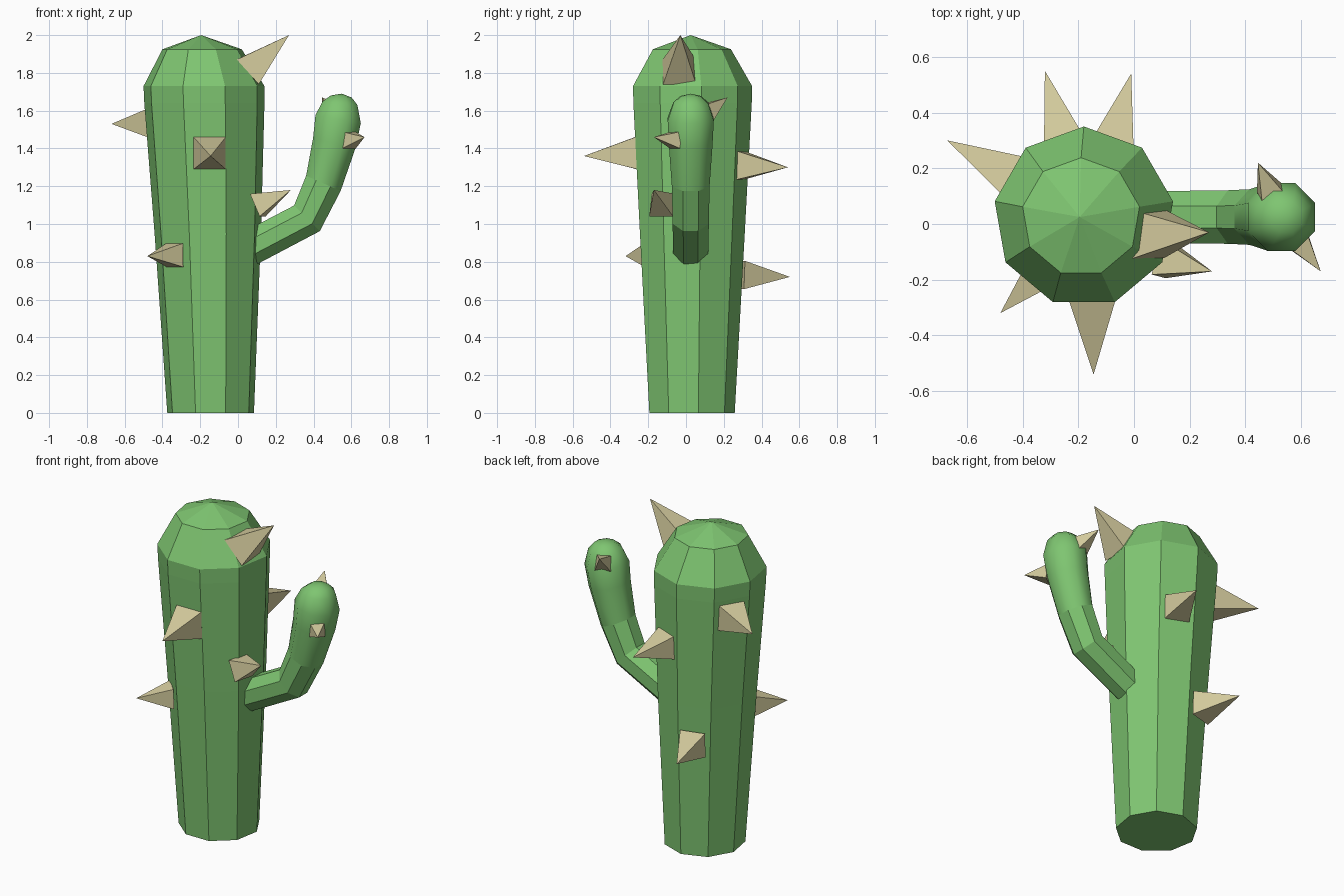
import bpy, bmesh, math
from mathutils import Vector

if "Cube" in bpy.data.objects:
    bpy.data.objects.remove(bpy.data.objects["Cube"])


def material(name, col):
    m = bpy.data.materials.new(name)
    m.diffuse_color = (*col, 1)
    m.use_nodes = True
    m.node_tree.nodes["Principled BSDF"].inputs["Base Color"].default_value = m.diffuse_color
    return m


GREEN = material("cactus green", (0.21, 0.56, 0.165))
TAN = material("spine tan", (0.66, 0.60, 0.34))


def finish(bm, name, mat):
    bmesh.ops.recalc_face_normals(bm, faces=bm.faces)
    me = bpy.data.meshes.new(name)
    bm.to_mesh(me)
    bm.free()
    me.materials.append(mat)
    ob = bpy.data.objects.new(name, me)
    bpy.context.collection.objects.link(ob)
    return ob


def loft(name, rings, tip, smooth_above=99.0):
    """Skin a list of vertex rings, cap the start, close the end in a point."""
    bm = bmesh.new()
    rows = [[bm.verts.new(p) for p in r] for r in rings]
    n = len(rows[0])
    bm.faces.new(rows[0])
    for a, b in zip(rows, rows[1:]):
        for i in range(n):
            j = (i + 1) % n
            bm.faces.new((a[i], a[j], b[j], b[i]))
    t = bm.verts.new(tip)
    for i in range(n):
        bm.faces.new((rows[-1][i], rows[-1][(i + 1) % n], t))
    for f in bm.faces:
        f.smooth = f.calc_center_median().z > smooth_above
    return finish(bm, name, GREEN)


# Trunk: nine-sided, widening upward, slight lean; rows are (x, z, radius)
trunk = [(-0.145, 0, 0.233), (-0.16, 0.95, 0.286), (-0.178, 1.64, 0.323),
         (-0.18, 1.73, 0.325), (-0.19, 1.925, 0.213)]
rings = []
for x, z, r in trunk:
    rings.append([(x + r * math.cos(math.radians(90 + 40 * i)),
                   0.025 + r * math.sin(math.radians(90 + 40 * i)), z)
                  for i in range(9)])
loft("trunk", rings, (-0.195, 0.025, 2.0))

# Arm: eight-sided bent tube with rounded tip; rows are (x, z, radius, heading)
arm = [(0.06, 0.87, 0.10, 29), (0.365, 1.03, 0.104, 45), (0.452, 1.215, 0.108, 66),
       (0.51, 1.43, 0.125, 76), (0.53, 1.555, 0.132, 80), (0.54, 1.64, 0.10, 84),
       (0.547, 1.675, 0.06, 84)]
rings = []
for x, z, r, deg in arm:
    d = math.radians(deg)
    up = Vector((-math.sin(d), 0, math.cos(d)))
    ring = []
    for i in range(8):
        a = math.radians(22.5 + 45 * i)
        ring.append(Vector((x, 0.025, z)) + up * (r * math.cos(a))
                    + Vector((0, r * math.sin(a), 0)))
    rings.append(ring)
loft("arm", rings, (0.55, 0.025, 1.69), 1.2)


# Spines: four-sided pyramids given by base centre, tip and base width
def spine(name, base, tip, w):
    base, tip = Vector(base), Vector(tip)
    d = (tip - base).normalized()
    u = d.cross(Vector((0, 0, 1))).normalized() * w / 2
    v = u.cross(d).normalized() * w / 2
    bm = bmesh.new()
    q = [bm.verts.new(base + u * a + v * b) for a, b in ((-1, -1), (1, -1), (1, 1), (-1, 1))]
    t = bm.verts.new(tip)
    bm.faces.new(q)
    for i in range(4):
        bm.faces.new((q[i], q[(i + 1) % 4], t))
    finish(bm, name, TAN)


spine("crown_spine", (0.05, -0.035, 1.805), (0.27, -0.03, 2.0), 0.175)
spine("left_spine", (-0.43, 0.17, 1.535), (-0.67, 0.30, 1.53), 0.16)
spine("front_upper_spine", (-0.15, -0.265, 1.375), (-0.145, -0.54, 1.36), 0.17)
spine("front_lower_spine", (-0.335, -0.175, 0.835), (-0.48, -0.32, 0.83), 0.125)
spine("right_spine", (0.105, -0.125, 1.10), (0.28, -0.17, 1.18), 0.13)
spine("back_upper_spine", (-0.075, 0.29, 1.31), (-0.01, 0.54, 1.30), 0.15)
spine("back_lower_spine", (-0.25, 0.29, 0.73), (-0.32, 0.55, 0.72), 0.15)
spine("arm_front_spine", (0.585, -0.055, 1.445), (0.67, -0.17, 1.46), 0.09)
spine("arm_back_spine", (0.495, 0.105, 1.59), (0.445, 0.22, 1.67), 0.095)
